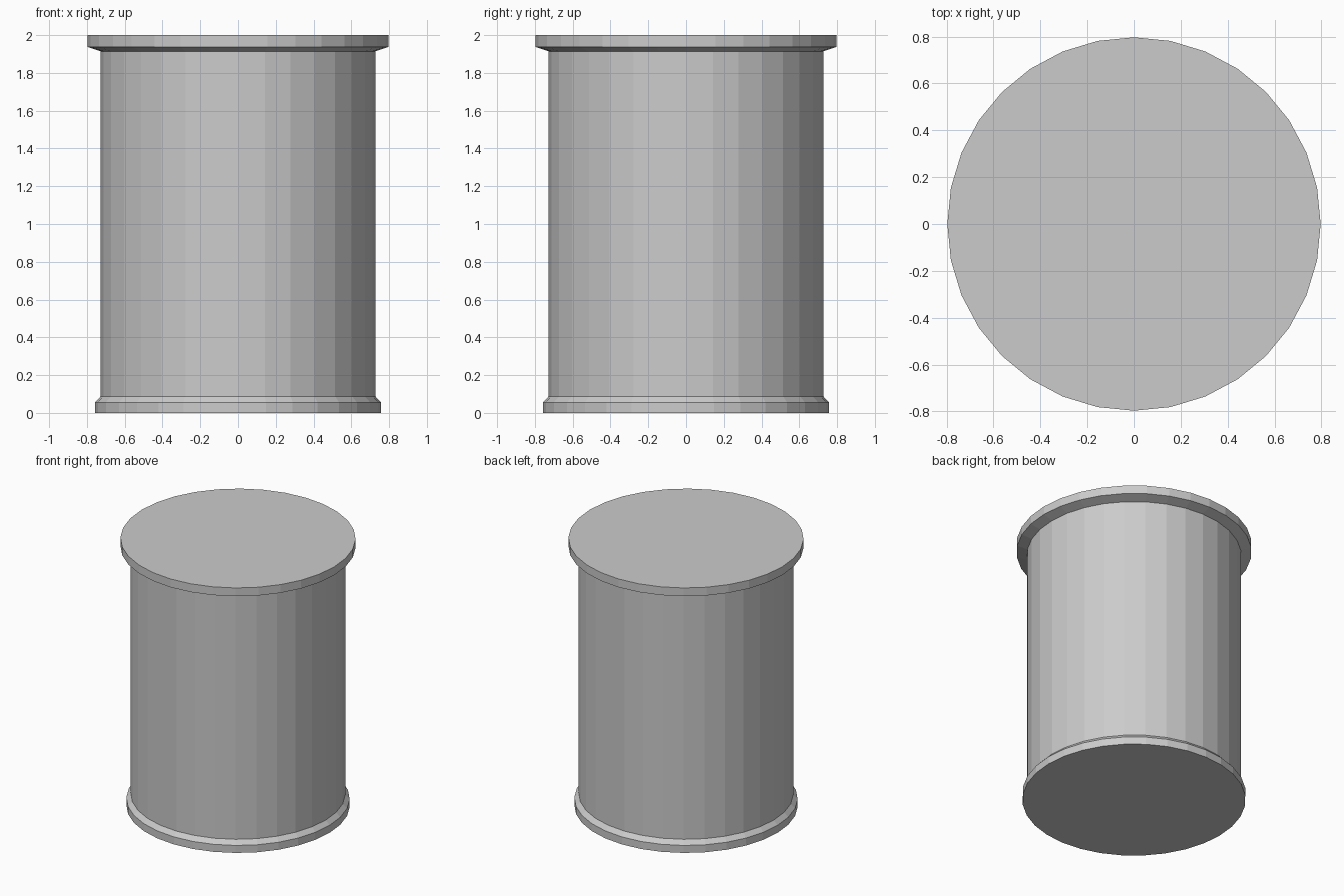
import bpy, bmesh
from math import cos, sin, tau

if "Cube" in bpy.data.objects:
    bpy.data.objects.remove(bpy.data.objects["Cube"])

SIDES = 32

# Outline from bottom to top as (radius, height): foot rim, drum wall, lid rim
PROFILE = [(0.757, 0.0), (0.757, 0.056), (0.727, 0.088),
           (0.727, 1.914), (0.797, 1.938), (0.797, 2.0)]


def lathe(name, profile, sides):
    bm = bmesh.new()
    rings = [[bm.verts.new((r * cos(tau * i / sides), r * sin(tau * i / sides), z))
              for i in range(sides)] for r, z in profile]
    for low, high in zip(rings, rings[1:]):
        for i in range(sides):
            j = (i + 1) % sides
            bm.faces.new((low[i], low[j], high[j], high[i]))
    # Flat bottom and top caps
    bm.faces.new(rings[0][::-1])
    bm.faces.new(rings[-1])
    mesh = bpy.data.meshes.new(name)
    bm.to_mesh(mesh)
    bm.free()
    obj = bpy.data.objects.new(name, mesh)
    bpy.context.collection.objects.link(obj)
    return obj


# Closed canister with flared rims
lathe("canister", PROFILE, SIDES)
